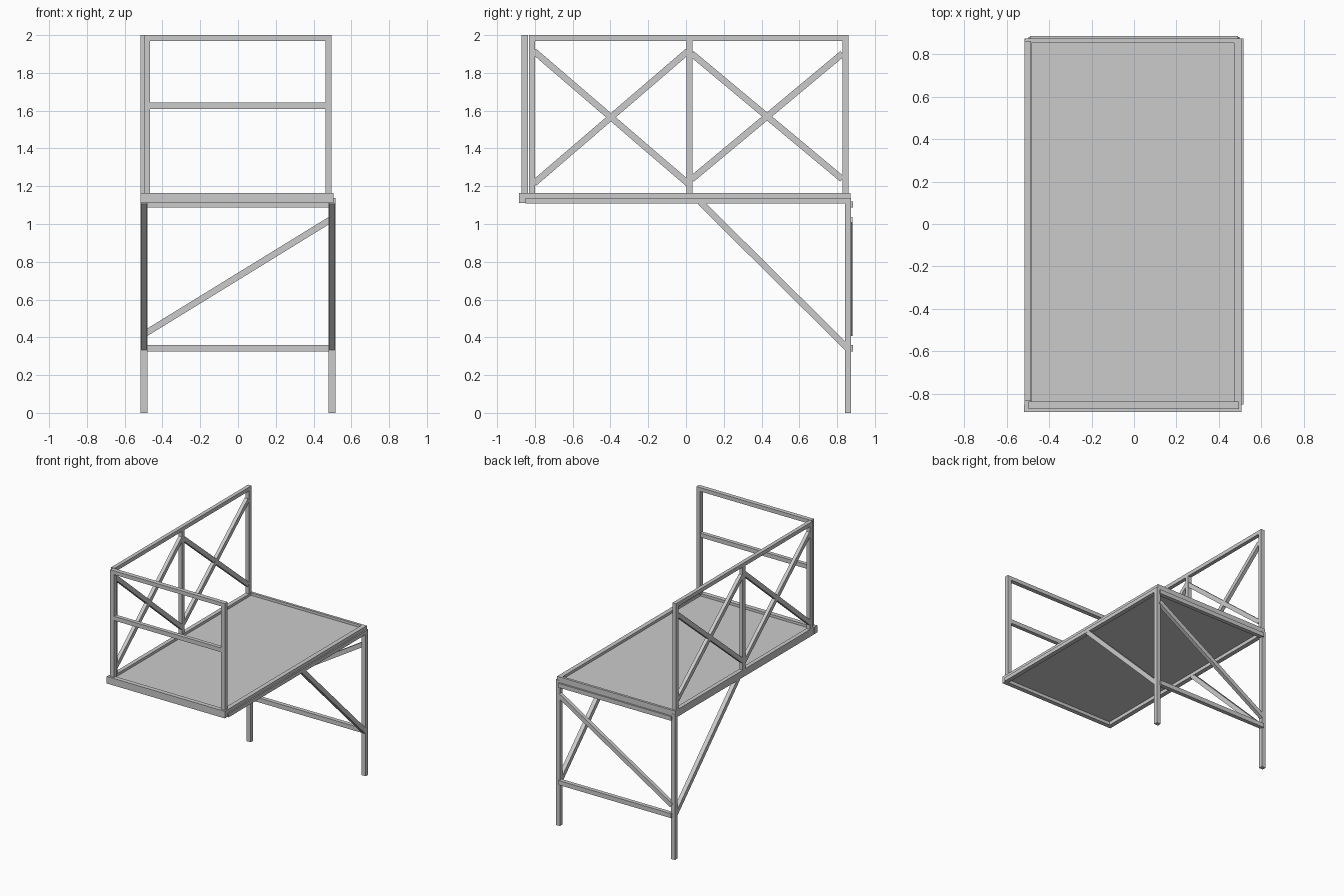
import bpy
from mathutils import Vector, Matrix

if "Cube" in bpy.data.objects:
    bpy.data.objects.remove(bpy.data.objects["Cube"])


def box(name, x0, x1, y0, y1, z0, z1):
    bpy.ops.mesh.primitive_cube_add(size=1)
    o = bpy.context.object
    o.name = name
    o.data.transform(Matrix.Diagonal((x1 - x0, y1 - y0, z1 - z0, 1)))
    o.location = ((x0 + x1) / 2, (y0 + y1) / 2, (z0 + z1) / 2)
    return o


def bar(name, a, b, flat, width, depth):
    """Slanted bar from a to b; flat is the axis its depth runs along."""
    a, b, n = Vector(a), Vector(b), Vector(flat)
    d = (b - a).normalized()
    bpy.ops.mesh.primitive_cube_add(size=1)
    o = bpy.context.object
    o.name = name
    rot = Matrix((d, n.cross(d), n)).transposed()
    o.data.transform(rot.to_4x4() @ Matrix.Diagonal(((b - a).length, width, depth, 1)))
    o.location = (a + b) / 2
    return o


# Deck panel and its rim
box("deck", -0.49, 0.475, -0.86, 0.86, 1.135, 1.145)
box("rim_front", -0.517, 0.505, -0.885, -0.85, 1.11, 1.165)
box("rim_back", -0.51, 0.505, 0.853, 0.872, 1.11, 1.165)
for name, x0, x1 in (("left", -0.515, -0.483), ("right", 0.47, 0.505)):
    box("rim_" + name, x0, x1, -0.85, 0.868, 1.138, 1.165)

# Back legs, lower side beams and side braces
for name, s in (("left", -1), ("right", 1)):
    xa, xb = sorted((s * 0.48, s * 0.515))
    box("leg_" + name, xa, xb, 0.842, 0.874, 0, 1.138)
    box("side_beam_" + name, xa, xb, -0.85, 0.842, 1.108, 1.138)
    bar("side_brace_" + name, (s * 0.4975, 0.855, 0.343), (s * 0.4975, 0.075, 1.116),
        (1, 0, 0), 0.034, 0.033)

# Members between the back legs
box("back_rail_lower", -0.49, 0.485, 0.853, 0.885, 0.325, 0.36)
box("back_rail_upper", -0.49, 0.49, 0.853, 0.885, 1.087, 1.12)
bar("back_brace", (-0.488, 0.866, 0.422), (0.488, 0.866, 1.022), (0, 1, 0), 0.034, 0.03)

# Left railing
for i, y in enumerate((-0.832, 0.002, 0.829)):
    box("left_post_%d" % i, -0.515, -0.485, y, y + 0.032, 1.16, 1.972)
box("left_top_rail", -0.515, -0.485, -0.832, 0.861, 1.97, 2.0)
for i, (y0, y1, lo, hi) in enumerate(((-0.805, 0.01, 1.215, 1.915), (0.03, 0.828, 1.237, 1.902))):
    bar("left_cross_rising_%d" % i, (-0.5, y0, lo), (-0.5, y1, hi), (1, 0, 0), 0.034, 0.028)
    bar("left_cross_falling_%d" % i, (-0.5, y0, hi), (-0.5, y1, lo), (1, 0, 0), 0.034, 0.027)

# Front railing
for name, x in (("left", -0.497), ("right", 0.463)):
    box("front_post_" + name, x, x + 0.032, -0.87, -0.836, 1.16, 1.972)
box("front_top_rail", -0.497, 0.495, -0.87, -0.836, 1.97, 2.0)
box("front_mid_rail", -0.47, 0.468, -0.868, -0.838, 1.61, 1.643)
